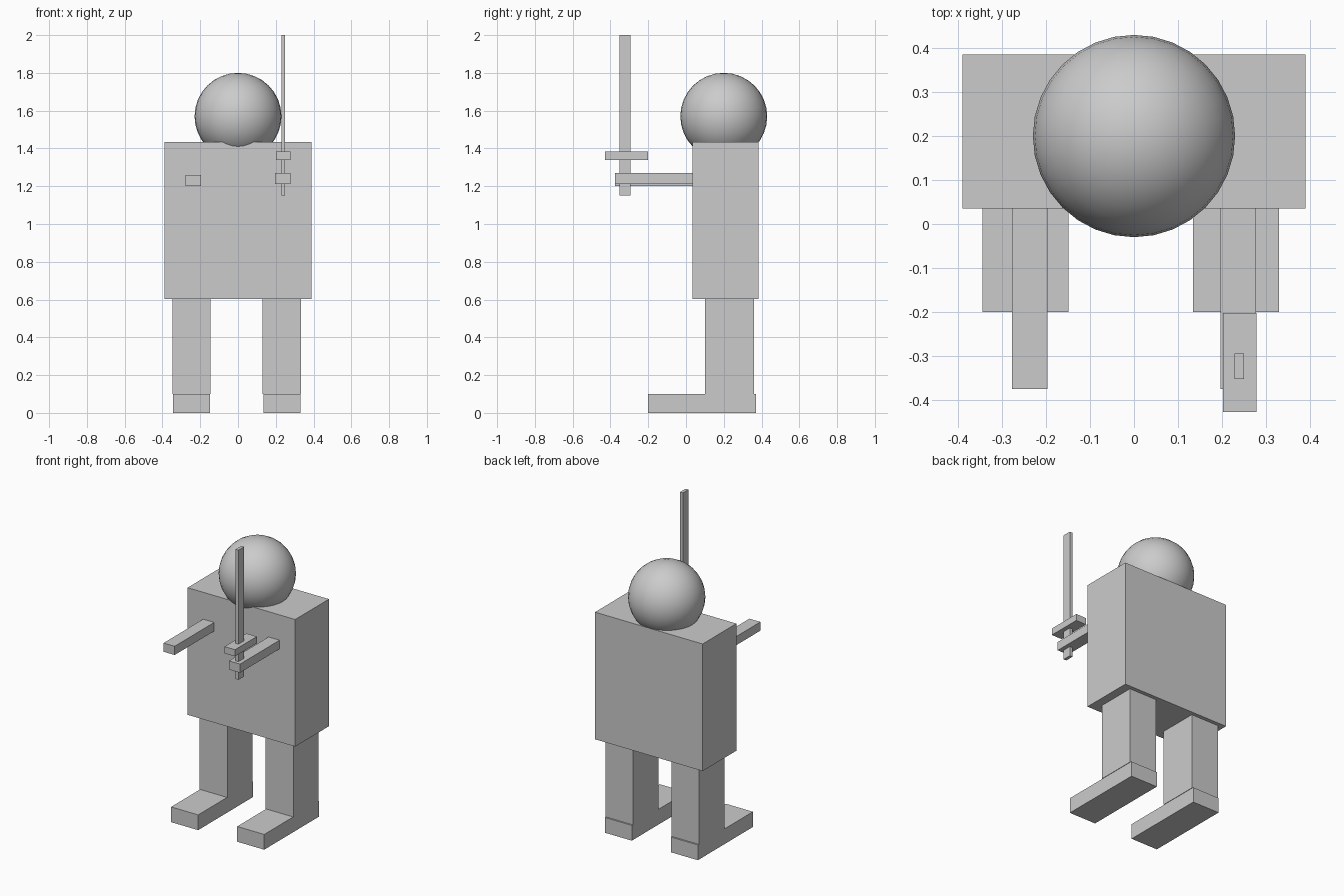
import bpy

if "Cube" in bpy.data.objects:
    bpy.data.objects.remove(bpy.data.objects["Cube"])


def box(name, x, y, z):
    """Box spanning the given (min, max) ranges."""
    bpy.ops.mesh.primitive_cube_add(size=1, location=[(a + b) / 2 for a, b in (x, y, z)])
    ob = bpy.context.object
    ob.name = name
    ob.scale = [b - a for a, b in (x, y, z)]
    bpy.ops.object.transform_apply(location=False, rotation=False, scale=True)
    return ob


# Torso
box("torso", (-0.39, 0.39), (0.035, 0.385), (0.602, 1.435))

# Head
bpy.ops.mesh.primitive_uv_sphere_add(segments=32, ring_count=16, radius=0.23,
                                     location=(0, 0.2, 1.57))
bpy.context.object.name = "head"
bpy.ops.object.shade_smooth()

# Legs and feet
for side, cx in (("right", -0.247), ("left", 0.232)):
    box(side + "_leg", (cx - 0.101, cx + 0.101), (0.1, 0.36), (0.1, 0.602))
    box(side + "_foot", (cx - 0.098, cx + 0.098), (-0.2, 0.37), (0, 0.1))

# Arms reaching forward, set slightly into the torso
for side, cx, z0 in (("right", -0.237, 1.202), ("left", 0.237, 1.212)):
    box(side + "_arm", (cx - 0.04, cx + 0.04), (-0.375, 0.06), (z0, z0 + 0.057))

# Upright sword through the left hand
box("sword_blade", (0.229, 0.25), (-0.352, -0.295), (1.15, 2.0))
box("sword_guard", (0.202, 0.278), (-0.428, -0.202), (1.34, 1.384))
